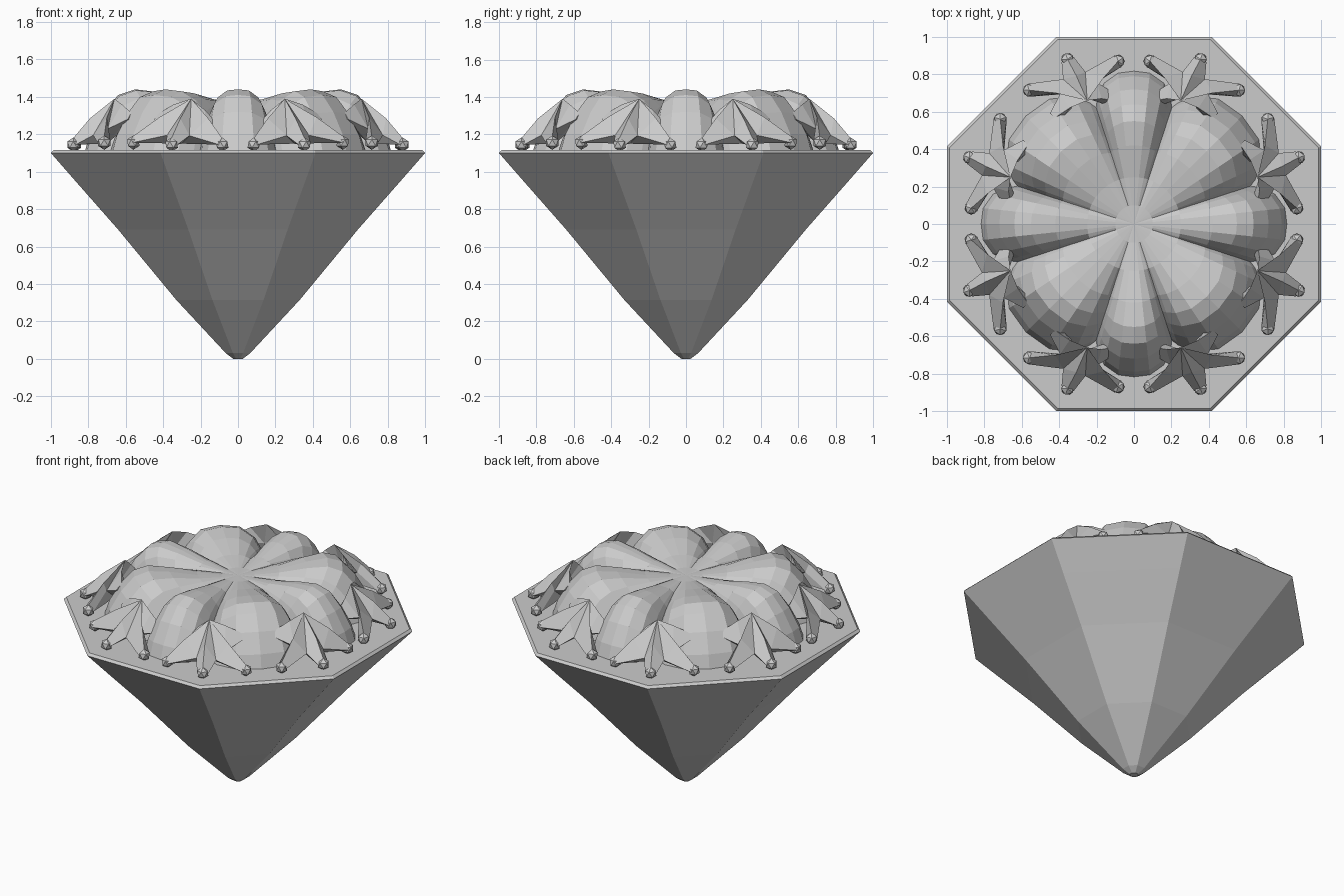
import bpy, bmesh, math
from mathutils import Vector

if "Cube" in bpy.data.objects:
    bpy.data.objects.remove(bpy.data.objects["Cube"])


def make_object(name, bm):
    bmesh.ops.recalc_face_normals(bm, faces=bm.faces)
    mesh = bpy.data.meshes.new(name)
    bm.to_mesh(mesh)
    bm.free()
    obj = bpy.data.objects.new(name, mesh)
    bpy.context.collection.objects.link(obj)
    return obj


def loft(bm, rings):
    """Skin a list of equally long point rings and return their vertices."""
    rows = [[bm.verts.new(p) for p in ring] for ring in rings]
    n = len(rows[0])
    for a, b in zip(rows, rows[1:]):
        for i in range(n):
            j = (i + 1) % n
            bm.faces.new((a[i], a[j], b[j], b[i]))
    return rows


# Faceted octagonal body tapering to a blunt point
bm = bmesh.new()
profile = [(0.025, 0), (0.065, 0.03), (0.33, 0.315), (0.64, 0.69),
           (0.86, 0.94), (1.0, 1.10), (0.985, 1.115)]
rings = []
for apothem, z in profile:
    r = apothem / math.cos(math.pi / 8)
    rings.append([(r * math.cos(math.pi / 8 + i * math.pi / 4),
                   r * math.sin(math.pi / 8 + i * math.pi / 4), z) for i in range(8)])
rows = loft(bm, rings)
bm.faces.new(rows[0])
bm.faces.new(rows[-1])
make_object("octagonal_body", bm)

# Lobed crown: four wide diagonal lobes, four narrow lobes on the axes
ridge = [(0.10, 1.372), (0.25, 1.39), (0.42, 1.425), (0.55, 1.44),
         (0.64, 1.41), (0.72, 1.32), (0.79, 1.20), (0.82, 1.105)]
groove = [(0.10, 1.37), (0.25, 1.365), (0.40, 1.33), (0.49, 1.29),
          (0.55, 1.24), (0.60, 1.19), (0.64, 1.14), (0.66, 1.105)]
steps = [0, 6, 12, 16, 18, 20, 25, 34, 45, 56, 65, 70, 72, 74, 78, 84]
angles = [q * 90 + s for q in range(4) for s in steps]


def lobe(deg):
    d = deg % 90
    d = min(d, 90 - d)
    t = d / 18 if d < 18 else (45 - d) / 27
    return 1 - t ** 3


bm = bmesh.new()
rings = []
for (r1, z1), (r0, z0) in zip(ridge, groove):
    ring = []
    for deg in angles:
        k, a = lobe(deg), math.radians(deg)
        r = r0 + (r1 - r0) * k
        ring.append((r * math.cos(a), r * math.sin(a), z0 + (z1 - z0) * k))
    rings.append(ring)
rows = loft(bm, rings)
centre = bm.verts.new((0, 0, 1.37))
for i in range(len(angles)):
    bm.faces.new((centre, rows[0][i], rows[0][(i + 1) % len(angles)]))
bm.faces.new(rows[-1])
make_object("lobed_crown", bm)

# Five-armed stars leaning against the crown, one per groove
APEX = Vector((0.25, 0.66, 1.39))
CENTRE = Vector((0.30, 0.75, 1.24))
TIPS = [Vector(p) for p in ((0.085, 0.87, 1.145), (0.355, 0.88, 1.145), (0.56, 0.715, 1.155),
                            (0.42, 0.57, 1.28), (0.11, 0.66, 1.22))]


def add_star(name, place):
    bm = bmesh.new()
    apex = bm.verts.new(APEX)
    under = bm.verts.new(CENTRE - Vector((0, 0.05, 0.09)))
    n = len(TIPS)
    valleys = []
    for i in range(n):
        mid = (TIPS[i - 1] + TIPS[i]) / 2
        p = CENTRE.lerp(mid, 0.5)
        valleys.append(bm.verts.new(p))
    for i, tip in enumerate(TIPS):
        along = (tip - CENTRE)
        along.z = 0
        side = along.normalized().cross(Vector((0, 0, 1))) * 0.035
        up = Vector((0, 0, 0.035))
        crest = bm.verts.new(APEX.lerp(tip, 0.55) + Vector((0, 0.01, 0.03)))
        top = bm.verts.new(tip + up)
        v0, v1 = valleys[i], valleys[(i + 1) % n]
        ends = [bm.verts.new(tip + side), bm.verts.new(tip - side)]
        ends.sort(key=lambda v: (v.co - v0.co).length)
        e0, e1 = ends
        for f in ((apex, v0, crest), (apex, crest, v1), (crest, v0, e0, top),
                  (crest, top, e1, v1), (top, e0, e1),
                  (under, v0, e0), (under, e0, e1), (under, e1, v1)):
            bm.faces.new(f)
    # small knobs on the three outer feet
    for tip in TIPS[:3]:
        made = bmesh.ops.create_icosphere(bm, subdivisions=1, radius=0.038)
        bmesh.ops.translate(bm, vec=tip, verts=made["verts"])
    for v in bm.verts:
        v.co = place(v.co)
    make_object(name, bm)


count = 0
for sx in (1, -1):
    for sy in (1, -1):
        for swap in (False, True):
            count += 1
            add_star(f"star_{count}", lambda c: Vector((sx * (c.y if swap else c.x),
                                                        sy * (c.x if swap else c.y), c.z)))
